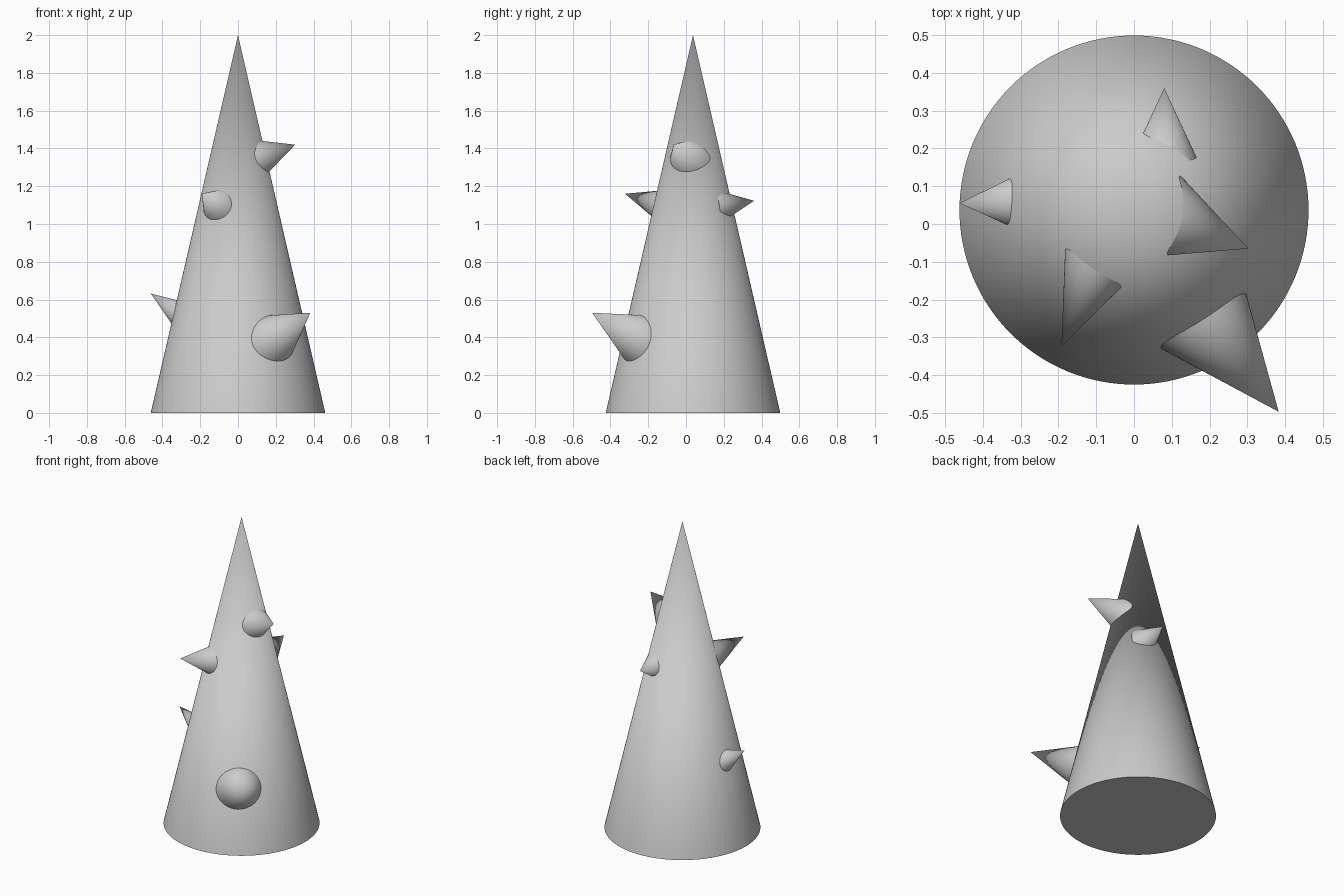
import bpy
from mathutils import Vector

if "Cube" in bpy.data.objects:
    bpy.data.objects.remove(bpy.data.objects["Cube"])

BURY = 0.04  # depth each spike continues inside the body


def finish(name):
    obj = bpy.context.object
    obj.name = name
    bpy.ops.object.shade_smooth_by_angle()
    return obj


def spike(name, base, tip, radius):
    """Cone from a base point on the body surface out to its tip."""
    base, tip = Vector(base), Vector(tip)
    axis = tip - base
    length = axis.length + BURY
    r = radius * length / axis.length
    axis.normalize()
    bpy.ops.mesh.primitive_cone_add(
        vertices=64, radius1=r, radius2=0, depth=length,
        location=tip - axis * length / 2,
        rotation=axis.to_track_quat('Z', 'Y').to_euler())
    return finish(name)


# Tall main cone
bpy.ops.mesh.primitive_cone_add(vertices=128, radius1=0.462, radius2=0,
                                depth=2, location=(0, 0.037, 1))
finish("body_cone")

# Spikes: base centre, tip, radius at the surface
spikes = {
    "spike_front_low": ((0.188, -0.253, 0.395), (0.383, -0.497, 0.53), 0.132),
    "spike_right_high": ((0.109, 0.010, 1.35), (0.303, -0.065, 1.42), 0.100),
    "spike_front_mid": ((-0.103, -0.122, 1.097), (-0.192, -0.323, 1.16), 0.087),
    "spike_left_low": ((-0.331, 0.057, 0.541), (-0.462, 0.055, 0.632), 0.060),
    "spike_back_mid": ((0.080, 0.216, 1.10), (0.080, 0.360, 1.123), 0.067),
}
for name, (base, tip, radius) in spikes.items():
    spike(name, base, tip, radius)
